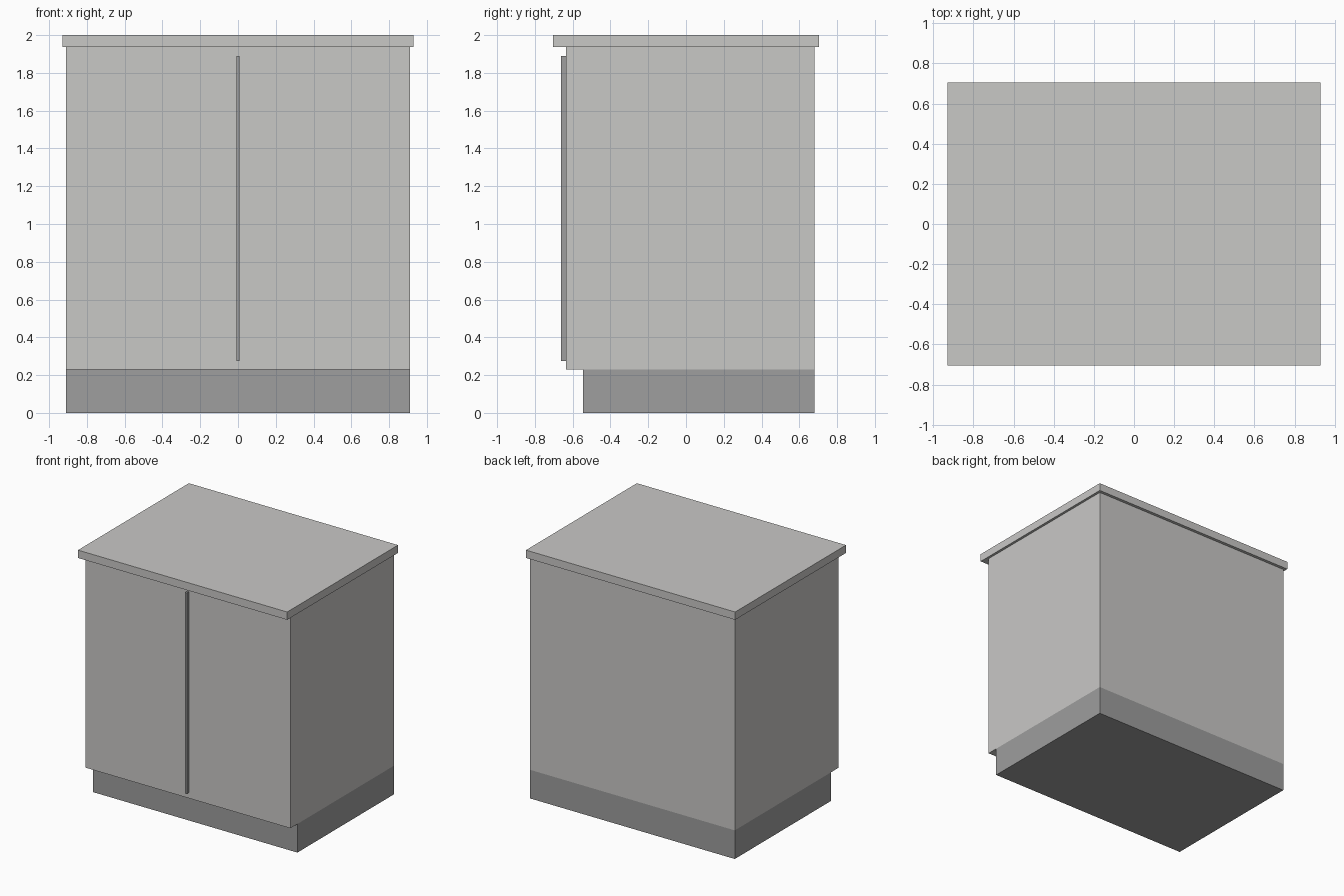
import bpy

if "Cube" in bpy.data.objects:
    bpy.data.objects.remove(bpy.data.objects["Cube"])


def material(name, rgb):
    m = bpy.data.materials.new(name)
    m.diffuse_color = (*rgb, 1.0)
    m.use_nodes = True
    m.node_tree.nodes["Principled BSDF"].inputs["Base Color"].default_value = m.diffuse_color
    return m


def box(name, x, y, z, mat):
    """Box spanning the given (min, max) ranges."""
    spans = (x, y, z)
    bpy.ops.mesh.primitive_cube_add(size=1, location=[(a + b) / 2 for a, b in spans])
    ob = bpy.context.object
    ob.name = name
    ob.scale = [b - a for a, b in spans]
    bpy.ops.object.transform_apply(location=False, rotation=False, scale=True)
    ob.data.materials.append(mat)
    return ob


light_grey = material("light_grey", (0.584, 0.578, 0.565))
mid_grey = material("mid_grey", (0.342, 0.342, 0.342))

# Recessed plinth, flush with the cabinet at the sides and back
box("plinth", (-0.91, 0.91), (-0.545, 0.68), (0.0, 0.23), mid_grey)
# Cabinet body
box("cabinet_body", (-0.91, 0.91), (-0.635, 0.68), (0.23, 1.937), light_grey)
# Overhanging worktop
box("worktop", (-0.93, 0.93), (-0.704, 0.704), (1.937, 2.0), light_grey)
# Slim vertical strip between the doors
box("door_strip", (-0.008, 0.008), (-0.662, -0.635), (0.275, 1.89), mid_grey)
